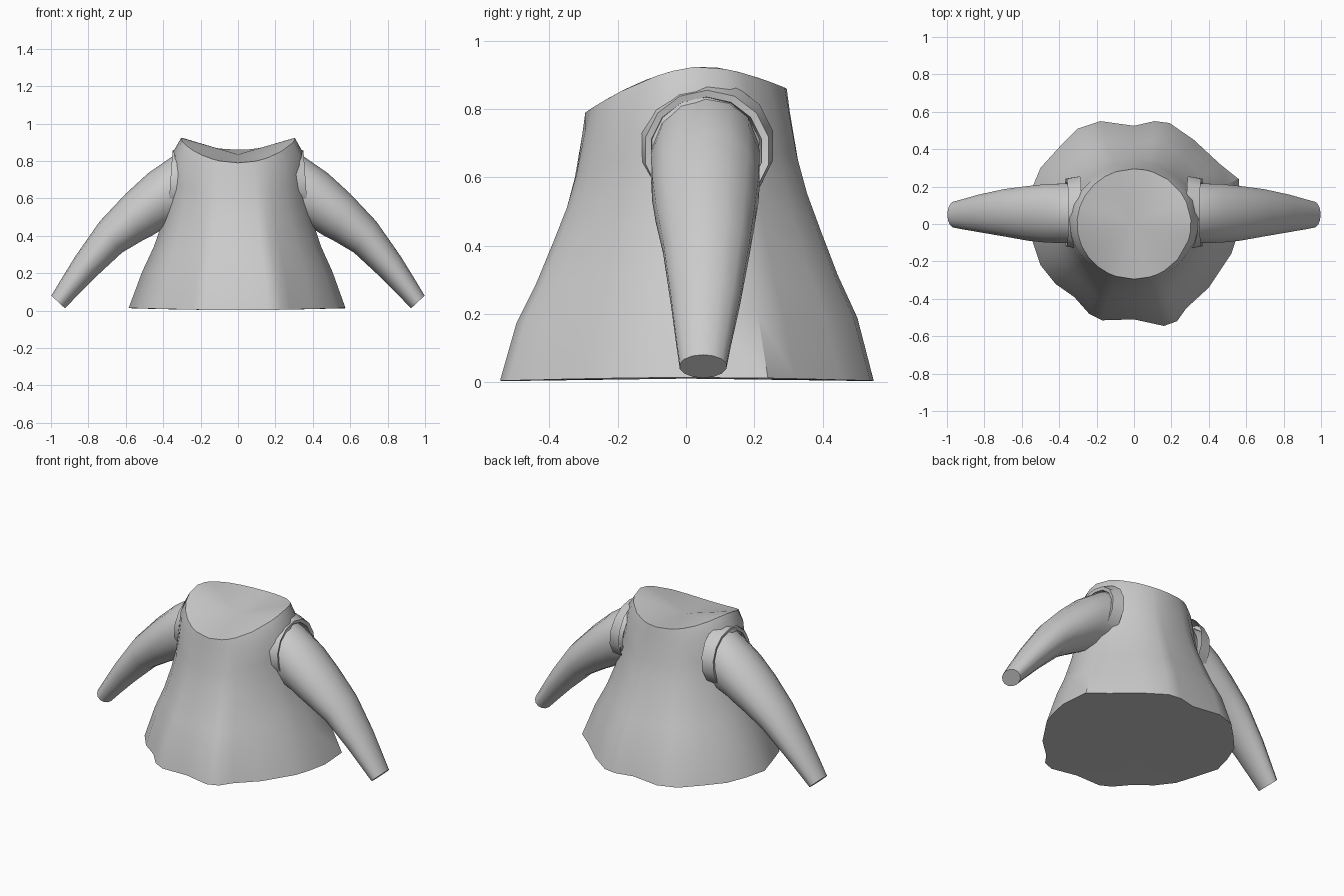
import bpy
import bmesh
import math
from mathutils import Vector

cube = bpy.data.objects.get("Cube")
if cube:
    bpy.data.objects.remove(cube, do_unlink=True)

cloth = bpy.data.materials.new("light grey cloth")
cloth.use_nodes = True
GREY = (0.6, 0.6, 0.6, 1)
cloth.diffuse_color = GREY
cloth.node_tree.nodes["Principled BSDF"].inputs["Base Color"].default_value = GREY


def loft(name, rings, start_cap=None, end_cap=None):
    """Skin closed rings; a cap is a fan around the given centre point."""
    bm = bmesh.new()
    loops = [[bm.verts.new(p) for p in ring] for ring in rings]
    count = len(loops[0])
    for upper, lower in zip(loops, loops[1:]):
        for i in range(count):
            j = (i + 1) % count
            bm.faces.new((upper[i], lower[i], lower[j], upper[j]))
    for loop, centre in ((loops[0], start_cap), (loops[-1], end_cap)):
        if centre is not None:
            hub = bm.verts.new(centre)
            for i in range(count):
                bm.faces.new((loop[i], loop[(i + 1) % count], hub))
    bmesh.ops.recalc_face_normals(bm, faces=bm.faces)
    mesh = bpy.data.meshes.new(name)
    bm.to_mesh(mesh)
    bm.free()
    mesh.materials.append(cloth)
    obj = bpy.data.objects.new(name, mesh)
    bpy.context.collection.objects.link(obj)
    bpy.ops.object.select_all(action="DESELECT")
    obj.select_set(True)
    bpy.context.view_layer.objects.active = obj
    bpy.ops.object.shade_smooth_by_angle(angle=math.radians(40))
    return obj


# Torso: oval neckline flaring down to a wavy hem
HEM = [(.575, .05), (.56, .24), (.46, .32), (.32, .45), (.19, .54), (.11, .55), (0, .525),
       (-.18, .55), (-.3, .51), (-.4, .41), (-.5, .3), (-.55, .18), (-.585, .05),
       (-.54, -.1), (-.5, -.22), (-.42, -.32), (-.32, -.39), (-.24, -.48), (-.17, -.515),
       (0, -.51), (.16, -.545), (.23, -.52), (.28, -.45), (.4, -.34), (.52, -.16), (.55, -.07)]
# Drop from the neckline, flare at front and back, flare at the sides
LEVELS = [(0, 0, 0), (.08, .04, .15), (.24, .14, .2), (.36, .25, .25),
          (.49, .41, .35), (.64, .6, .52), (.785, .82, .74), (1, 1, 1)]


def neckline(angle):
    x, y = .305 * math.cos(angle), .295 * math.sin(angle)
    if y < .05:
        z = .925 - .135 * ((.05 - y) / .345) ** 1.7
    else:
        z = .925 - .065 * ((y - .05) / .245) ** 1.6
    return Vector((x, y, z))


torso = []
for drop, flare_front, flare_side in LEVELS:
    ring = []
    for hx, hy in HEM:
        angle = math.atan2(hy, hx)
        side = math.cos(angle) ** 2
        top = neckline(angle)
        flare = flare_front + (flare_side - flare_front) * side
        ring.append((top.x + (hx - top.x) * flare, top.y + (hy - top.y) * flare,
                     top.z + (.003 + .01 * side - top.z) * drop))
    torso.append(ring)
loft("torso", torso, start_cap=(0, 0, .835), end_cap=(0, 0, .01))


# Sleeves and armhole collars: ovals given by upper edge, lower edge, y centre, half width
def oval(station, sign, sides):
    ux, uz, lx, lz, yc, half = station
    ring = []
    for i in range(sides):
        a = math.tau * i / sides
        c = math.cos(a) / 2
        ring.append((sign * ((ux + lx) / 2 + (ux - lx) * c), yc + half * math.sin(a),
                     (uz + lz) / 2 + (uz - lz) * c))
    return ring


SLEEVE = [(.28, .85, .33, .46, .057, .16), (.35, .825, .42, .425, .057, .163),
          (.48, .735, .46, .4, .057, .16), (.6, .625, .515, .372, .057, .15),
          (.74, .476, .62, .31, .06, .13), (.87, .29, .765, .176, .057, .103),
          (.95, .16, .86, .08, .052, .083), (.998, .08, .925, .012, .05, .07)]
COLLAR = [(.28, .885, .3, .5, .06, .2), (.35, .855, .375, .5, .062, .185),
          (.345, .835, .37, .52, .06, .165), (.28, .83, .3, .52, .06, .16)]

for label, sign in (("left", 1), ("right", -1)):
    sleeve = [oval(s, sign, 14) for s in SLEEVE]
    cuff = SLEEVE[-1]
    loft(label + "_sleeve", sleeve,
         end_cap=(sign * (cuff[0] + cuff[2]) / 2, cuff[4], (cuff[1] + cuff[3]) / 2))
    loft(label + "_armhole", [oval(s, sign, 14) for s in COLLAR])
